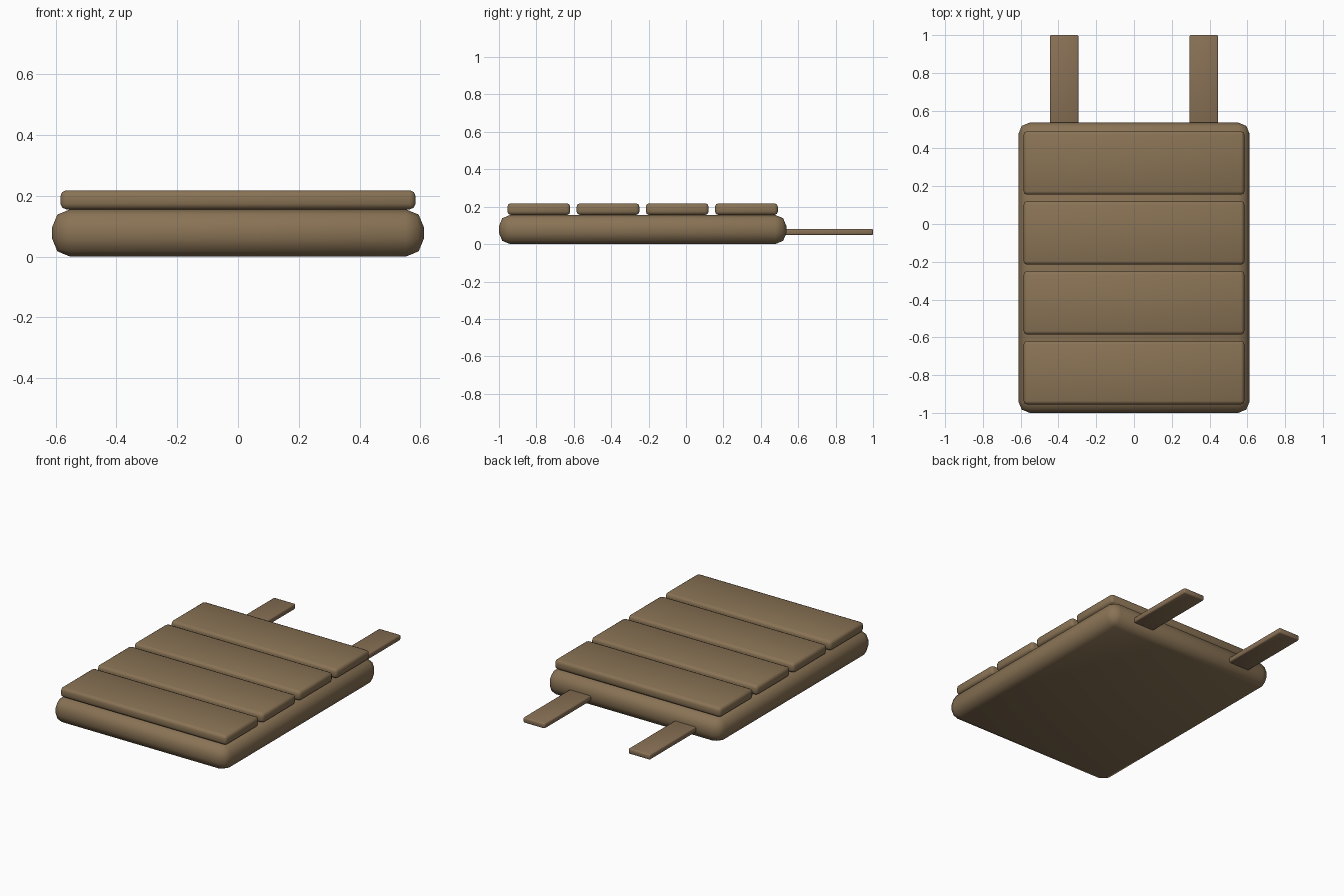
import bpy

if "Cube" in bpy.data.objects:
    bpy.data.objects.remove(bpy.data.objects["Cube"])


def material(name, color):
    m = bpy.data.materials.new(name)
    m.diffuse_color = (*color, 1)
    m.use_nodes = True
    m.node_tree.nodes["Principled BSDF"].inputs["Base Color"].default_value = m.diffuse_color
    return m


wood = material("brown wood", (0.25, 0.17, 0.09))
strap_brown = material("strap brown", (0.25, 0.165, 0.092))


def rounded_box(name, lo, hi, radius, mat):
    """Box between two corners with softly rounded edges."""
    size = [b - a for a, b in zip(lo, hi)]
    mid = [(a + b) / 2 for a, b in zip(lo, hi)]
    bpy.ops.mesh.primitive_cube_add(size=1, location=mid)
    ob = bpy.context.object
    ob.name = name
    ob.scale = size
    bpy.ops.object.transform_apply(location=False, rotation=False, scale=True)
    ob.data.materials.append(mat)
    bevel = ob.modifiers.new("rounding", 'BEVEL')
    bevel.width = radius
    bevel.segments = 2
    bpy.ops.object.shade_smooth()
    return ob


# thick padded base
rounded_box("base", (-0.612, -1.0, 0.0), (0.612, 0.537, 0.156), 0.06, wood)

# four slats across the top
for i in range(4):
    y = -0.955 + 0.37 * i
    rounded_box(f"slat_{i + 1}", (-0.584, y, 0.156), (0.584, y + 0.336, 0.218), 0.018, wood)

# two flat straps out of the back
for side, x in (("left", -0.37), ("right", 0.37)):
    rounded_box(f"strap_{side}", (x - 0.076, 0.5, 0.048), (x + 0.076, 1.0, 0.082), 0.008, strap_brown)
